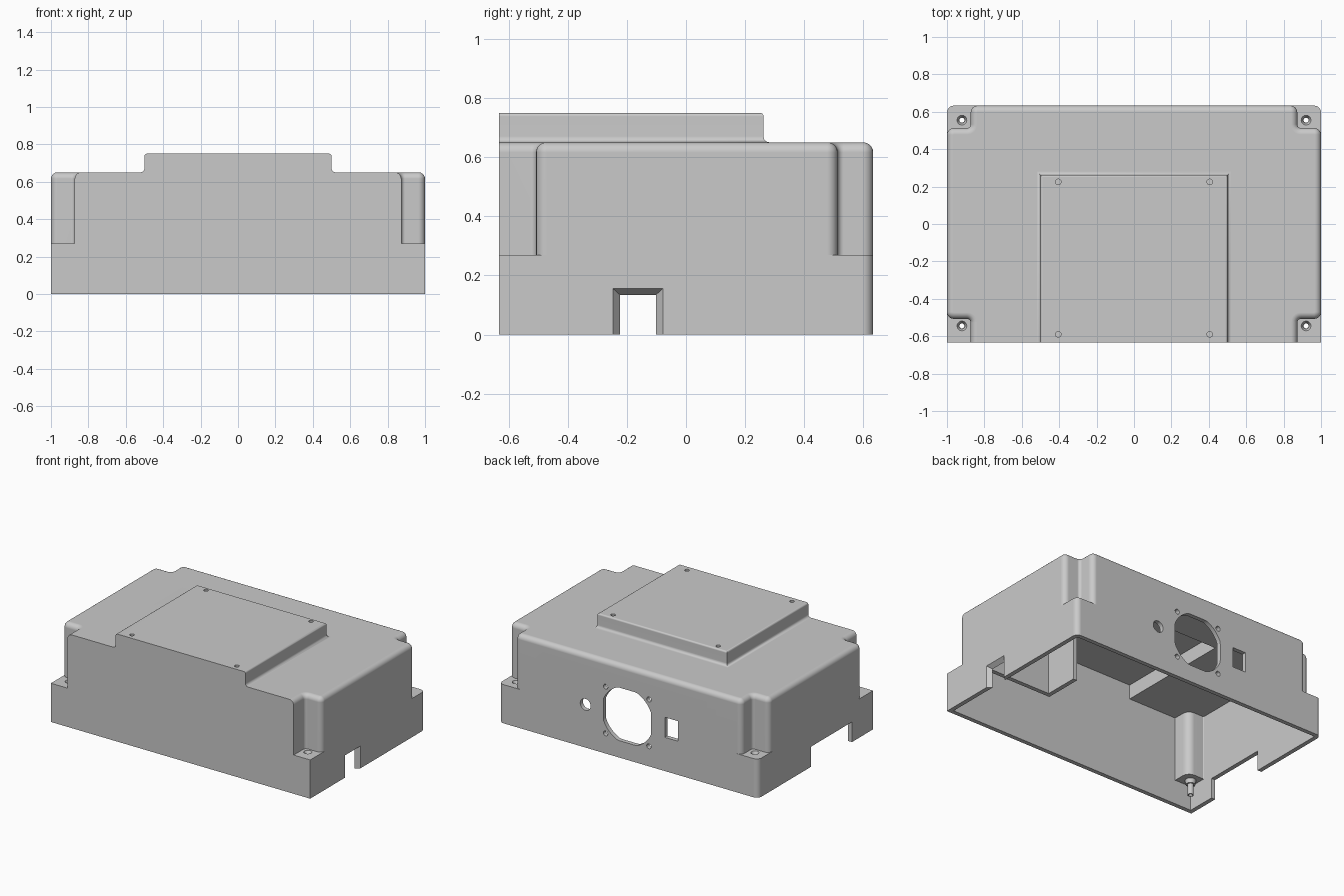
import bpy, bmesh, math
from mathutils import Vector

cube = bpy.data.objects.get("Cube")
if cube:
    bpy.data.objects.remove(cube, do_unlink=True)

grey = bpy.data.materials.new("plain grey")
grey.use_nodes = True
grey.diffuse_color = (0.59, 0.59, 0.59, 1)
grey.node_tree.nodes["Principled BSDF"].inputs["Base Color"].default_value = (0.59, 0.59, 0.59, 1)

WALL = 0.03
W, D = 1.0, 0.633         # half width, half depth
LEDGE, ROOF, PANEL = 0.27, 0.65, 0.75
ROUND = 0.036


def loft(name, loops):
    """Closed solid through loops with equal point counts."""
    bm = bmesh.new()
    rings = [[bm.verts.new(p) for p in loop] for loop in loops]
    n = len(rings[0])
    for a, b in zip(rings, rings[1:]):
        for i in range(n):
            j = (i + 1) % n
            bm.faces.new((a[i], a[j], b[j], b[i]))
    bm.faces.new(rings[0][::-1])
    bm.faces.new(rings[-1])
    bmesh.ops.recalc_face_normals(bm, faces=bm.faces)
    mesh = bpy.data.meshes.new(name)
    bm.to_mesh(mesh)
    bm.free()
    mesh.materials.append(grey)
    ob = bpy.data.objects.new(name, mesh)
    bpy.context.collection.objects.link(ob)
    return ob


def box(name, x0, x1, y0, y1, z0, z1):
    rect = [(x0, y0), (x1, y0), (x1, y1), (x0, y1)]
    return loft(name, [[(x, y, z) for x, y in rect] for z in (z0, z1)])


def rod(name, start, end, r0, r1, sides=32):
    """Cylinder or cone between two points along y or z."""
    a, b = Vector(start), Vector(end)
    along_y = abs(b.y - a.y) > abs(b.z - a.z)
    u, v = Vector((1, 0, 0)), Vector((0, 0, 1)) if along_y else Vector((0, 1, 0))
    turn = [2 * math.pi * i / sides for i in range(sides)]
    return loft(name, [[c + r * (u * math.cos(t) + v * math.sin(t)) for t in turn]
                       for c, r in ((a, r0), (b, r1))])


def rounded(corners, steps=5):
    """Plan outline from (x, y, radius) corners, zero radius staying sharp."""
    out = []
    n = len(corners)
    for i, (x, y, r) in enumerate(corners):
        p = Vector((x, y))
        if r == 0:
            out.append(p)
            continue
        a = (Vector(corners[i - 1][:2]) - p).normalized() * r
        b = (Vector(corners[(i + 1) % n][:2]) - p).normalized() * r
        for k in range(steps + 1):
            t = math.pi / 2 * k / steps
            out.append(p + a * (1 - math.sin(t)) + b * (1 - math.cos(t)))
    return out


def upper_plan(d, front):
    """Outline with four corner notches, inset by d, with its own front line."""
    cv, cc = max(ROUND - d, 0.003), 0.02 + min(d, 0.03)
    x, nx, back, nb, nf = W - d, 0.873 - d, D - d, 0.513 - d, -0.507 + d
    right = [(nx, front, 0), (nx, nf, cc), (x, nf, cv),
             (x, nb, cv), (nx, nb, cc), (nx, back, cv)]
    return rounded(right + [(-a, b, r) for a, b, r in reversed(right)])


def lower_plan(d, front):
    r = max(ROUND - d, 0.004)
    return rounded([(W - d, front, 0), (W - d, D - d, r),
                    (-W + d, D - d, r), (-W + d, front, 0)])


def panel_plan(d, front):
    return [(0.5 - d, front), (0.5 - d, 0.262 - d), (-0.5 + d, 0.262 - d), (-0.5 + d, front)]


def stack(name, plan, levels, front=-D):
    return loft(name, [[(x, y, z) for x, y in plan(d, front)] for d, z in levels])


def fillet(z, r, steps=5):
    """Inset and height pairs of a rounded top edge."""
    turns = [math.pi / 2 * k / steps for k in range(steps + 1)]
    return [(r * (1 - math.cos(t)), z - r + r * math.sin(t)) for t in turns]


def combine(target, tool, operation):
    mod = target.modifiers.new("shape", "BOOLEAN")
    mod.operation, mod.solver, mod.object = operation, "EXACT", tool
    bpy.context.view_layer.objects.active = target
    bpy.ops.object.modifier_apply(modifier=mod.name)
    bpy.data.objects.remove(tool, do_unlink=True)


def add(tool):
    combine(case, tool, "UNION")


def cut(tool):
    combine(case, tool, "DIFFERENCE")


# Outer shell: base, notched upper body and raised panel
case = stack("enclosure_case", lower_plan, [(0, 0), (0, LEDGE)])
add(stack("upper_body", upper_plan, [(0, 0.2)] + fillet(ROOF, 0.034)))
flare = [(-0.02 * (1 - math.sin(t)), ROOF + 0.02 * (1 - math.cos(t)))
         for t in (0, math.pi / 6, math.pi / 3, math.pi / 2)]
add(stack("raised_panel", panel_plan, [(-0.02, 0.6)] + flare + fillet(PANEL, 0.012, 4)))

# Hollow inside, leaving thick corner blocks
inner_front = -D + WALL
cut(stack("base_hollow", lower_plan, [(WALL, -0.1), (WALL, 0.17)], inner_front))
cut(stack("upper_hollow", upper_plan, [(WALL, 0.1), (WALL, ROOF - WALL)], inner_front))
cut(stack("panel_hollow", panel_plan, [(WALL, 0.5), (WALL, PANEL - WALL)], inner_front))

# Inner partition around the cable entry
add(box("partition_side", 0.45, 0.98, -0.29, -0.26, 0.155, 0.635))
add(box("partition_end", 0.45, 0.48, -0.275, -0.02, 0.155, 0.635))

# Corner screw bosses and countersunk holes
for x in (-0.92, 0.92):
    for y in (-0.545, 0.555):
        add(rod("boss_collar", (x, y, 0.2), (x, y, 0.14), 0.04, 0.03))
        add(rod("boss_tube", (x, y, 0.16), (x, y, 0.065), 0.02, 0.02))
        cut(rod("screw_hole", (x, y, 0.03), (x, y, 0.3), 0.013, 0.013))
        cut(rod("countersink", (x, y, 0.25), (x, y, 0.28), 0.016, 0.031))

# Shallow screw holes in the panel
for x in (-0.405, 0.405):
    for y in (-0.59, 0.225):
        cut(rod("panel_hole", (x, y, PANEL - 0.02), (x, y, PANEL + 0.02), 0.015, 0.015))

# Fan opening: a circle with flattened sides, and its screw holes
fan_x, fan_z, flat = 0.01, 0.303, 0.185
ring = [2 * math.pi * i / 64 for i in range(64)]
clip = lambda v: max(-flat, min(flat, 0.198 * v))
cut(loft("fan_opening", [[(fan_x + clip(math.cos(t)), y, fan_z + clip(math.sin(t)))
                          for t in ring] for y in (0.55, 0.7)]))
for sx in (-1, 1):
    for sz in (-1, 1):
        x, z = fan_x + sx * 0.167, fan_z + sz * 0.163
        cut(rod("fan_screw_hole", (x, 0.55, z), (x, 0.7, z), 0.017, 0.017))

# Round socket and switch opening in the back
cut(rod("socket_hole", (0.333, 0.55, 0.3), (0.333, 0.7, 0.3), 0.04, 0.04))
cut(box("switch_opening", -0.38, -0.28, 0.55, 0.7, 0.235, 0.375))

# Chamfered cable entry on one side, wide plain entry on the other
entry = []
for x, grow in ((0.9, 0), (W - WALL, 0), (W, 0.024), (W + 0.01, 0.032)):
    y0, y1, z1 = -0.223 - grow, -0.102 + grow, 0.134 + grow * 0.9
    entry.append([(x, y0, -0.1), (x, y1, -0.1), (x, y1, z1), (x, y0, z1)])
cut(loft("cable_entry", entry))
cut(box("wide_entry", -1.1, -0.9, -0.4, 0.05, -0.1, 0.14))

# Smooth the fillets, keep the corners crisp and the large faces flat
bpy.ops.object.select_all(action="DESELECT")
case.select_set(True)
bpy.context.view_layer.objects.active = case
bpy.ops.object.shade_smooth_by_angle(angle=math.radians(32))
even = case.modifiers.new("even_shading", "WEIGHTED_NORMAL")
even.keep_sharp = True
